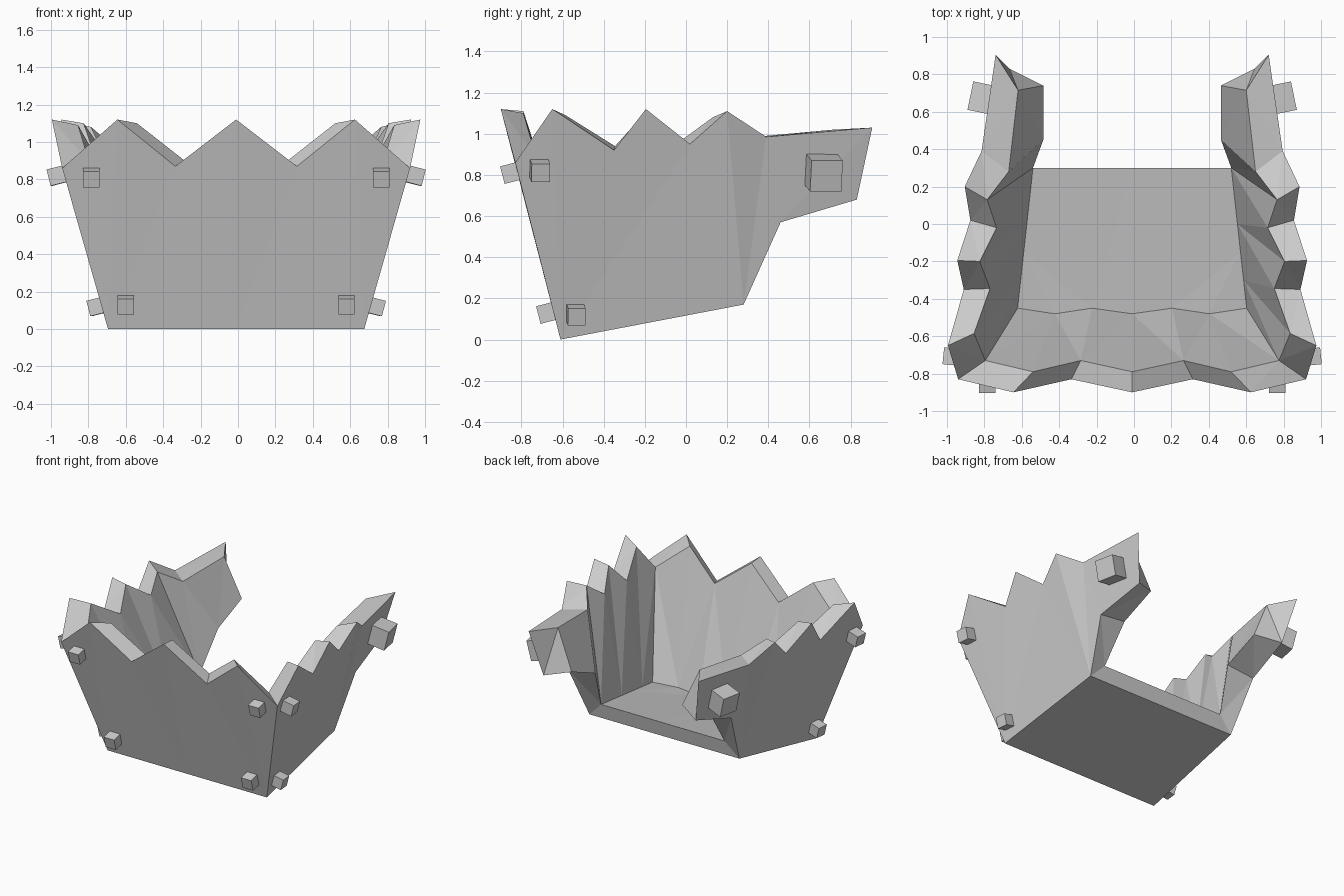
import bpy, bmesh
from mathutils import Vector, Matrix

if "Cube" in bpy.data.objects:
    bpy.data.objects.remove(bpy.data.objects["Cube"])

# Half profile of the rim, centre front to back corner: outer and inner points
OUTER = [(0, -.90, 1.12), (.325, -.83, .87), (.635, -.90, 1.12), (.93, -.83, .86),
         (.985, -.65, 1.12), (.90, -.35, .92), (.935, -.195, 1.12), (.865, .02, .95),
         (.895, .20, 1.11), (.805, .39, .985), (.73, .905, 1.03), (.655, .83, .68),
         (.70, .46, .57), (.645, .28, .17)]
INNER = [(0, -.79, 1.11), (.275, -.73, .90), (.53, -.79, 1.10), (.785, -.73, .89),
         (.845, -.585, 1.09), (.76, -.345, .94), (.815, -.20, 1.10), (.725, -.02, .97),
         (.775, .13, 1.08), (.66, .28, .98), (.61, .715, 1.02), (.475, .74, .72),
         (.475, .45, .60), (.53, .30, .285)]


def finish(bm, name):
    # Mirror the half, weld the seam and make the object
    bmesh.ops.mirror(bm, geom=bm.verts[:] + bm.edges[:] + bm.faces[:],
                     axis='X', merge_dist=.0005)
    bmesh.ops.remove_doubles(bm, verts=bm.verts[:], dist=.0005)
    bmesh.ops.recalc_face_normals(bm, faces=bm.faces[:])
    mesh = bpy.data.meshes.new(name)
    bm.to_mesh(mesh)
    bm.free()
    ob = bpy.data.objects.new(name, mesh)
    ob.location.x = -.01
    bpy.context.collection.objects.link(ob)
    return ob


# Jagged shell
bm = bmesh.new()
o = [bm.verts.new(p) for p in OUTER]
i = [bm.verts.new(p) for p in INNER]
front_mid = bm.verts.new((0, -.61, 0))
front_corner = bm.verts.new((.685, -.61, 0))
back_mid = bm.verts.new((0, .28, .17))
floor_back = bm.verts.new((0, .30, .285))

# Inner floor edge: wavy front, then straight side to the back corner
floor = [bm.verts.new((INNER[k][0] * .78, -.48 if k % 2 == 0 else -.45, .15))
         for k in range(4)]
start, end = floor[3].co.copy(), i[13].co.copy()
floor += [bm.verts.new(start.lerp(end, k / 5)) for k in range(1, 5)] + [i[13]]

# Outer plates: front, side, wing and underside
bm.faces.new(o[:4] + [front_corner, front_mid])
bm.faces.new(o[3:9] + [o[13], front_corner])
bm.faces.new(o[8:])
bm.faces.new([front_mid, front_corner, o[13], back_mid])

# Inner walls, inner wing and floor
for k in range(8):
    bm.faces.new([i[k], i[k + 1], floor[k + 1], floor[k]])
bm.faces.new(i[8:])
bm.faces.new(floor + [floor_back])

# Thickness along the whole rim
for k in range(13):
    bm.faces.new([o[k], o[k + 1], i[k + 1], i[k]])
bm.faces.new([o[13], back_mid, floor_back, i[13]])
bmesh.ops.triangulate(bm, faces=[f for f in bm.faces if len(f.verts) > 3])
finish(bm, "jagged_shell")

# Square studs, aligned with the plate each one sits on
FRONT, SIDE, WING = (0, -1, -.26), (1, .1, -.255), (1, .206, -.248)
STUDS = [("front_upper_studs", (.775, -.85, .81), FRONT, .088),
         ("front_lower_studs", (.59, -.675, .13), FRONT, .088),
         ("side_upper_studs", (.955, -.71, .82), SIDE, .09),
         ("side_lower_studs", (.745, -.535, .12), SIDE, .085),
         ("wing_studs", (.785, .67, .81), WING, .155)]
for name, centre, normal, size in STUDS:
    bm = bmesh.new()
    n = Vector(normal).normalized()
    side = n.cross(Vector((0, 0, 1))).normalized()
    up = side.cross(n)
    depth = size if size < .1 else .13
    basis = Matrix((side * size, up * size, n * depth)).transposed().to_4x4()
    bmesh.ops.create_cube(bm, size=1, matrix=Matrix.Translation(centre) @ basis)
    finish(bm, name)
